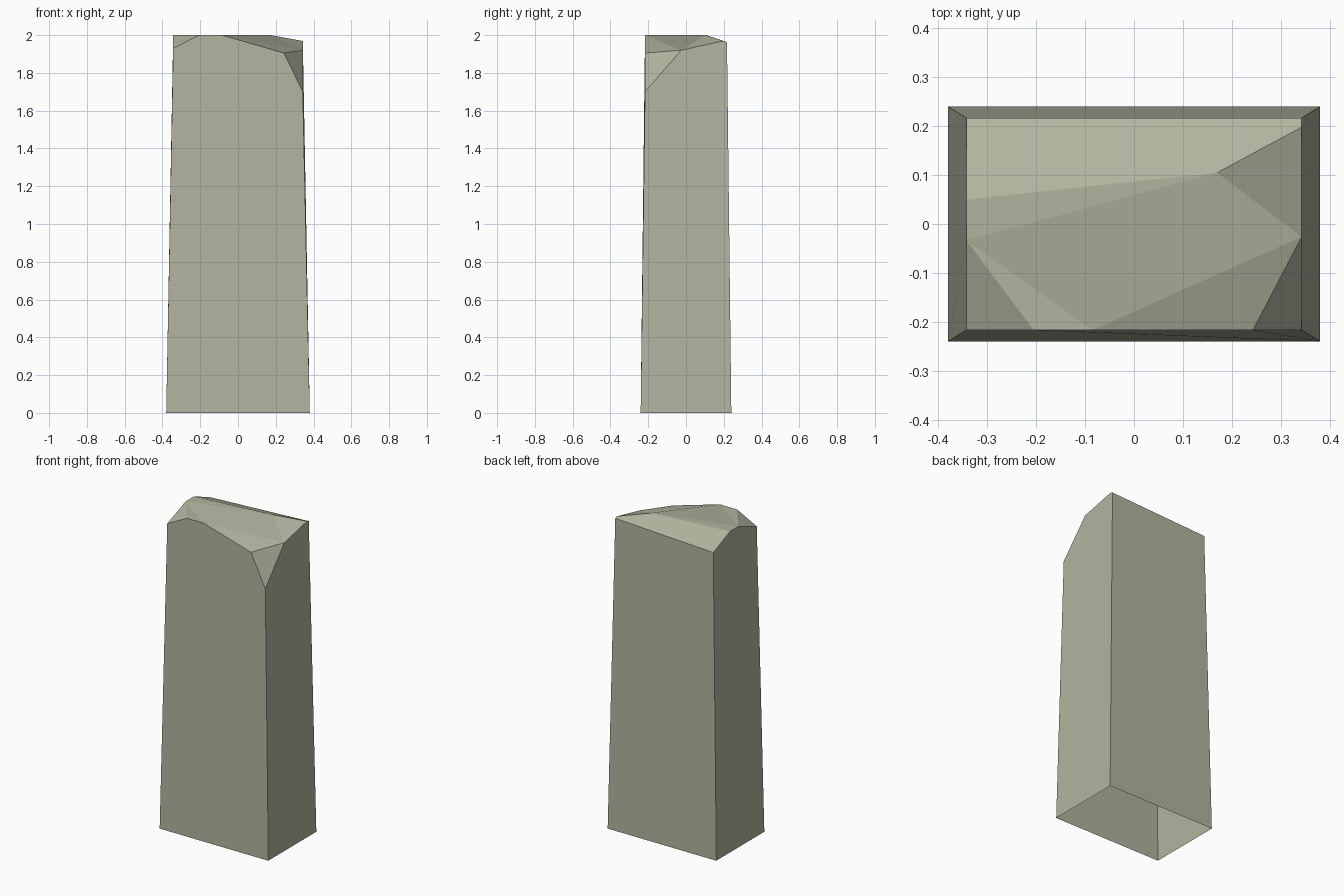
import bpy
import bmesh

default_cube = bpy.data.objects.get("Cube")
if default_cube:
    bpy.data.objects.remove(default_cube, do_unlink=True)

# Footprint and slightly tapered top outline (half sizes)
BASE_X, BASE_Y = 0.38, 0.24
TOP_X, TOP_Y = 0.343, 0.217
PEAK = 2.0


def stone_material():
    color = (0.45, 0.456, 0.35, 1.0)
    mat = bpy.data.materials.new("weathered_stone")
    mat.diffuse_color = color
    mat.use_nodes = True
    shader = mat.node_tree.nodes["Principled BSDF"]
    shader.inputs["Base Color"].default_value = color
    shader.inputs["Roughness"].default_value = 0.9
    return mat


# Corners of the open bottom, and the chipped points of the top rim
points = {
    "base_front_left": (-BASE_X, -BASE_Y, 0),
    "base_front_right": (BASE_X, -BASE_Y, 0),
    "base_back_right": (BASE_X, BASE_Y, 0),
    "base_back_left": (-BASE_X, BASE_Y, 0),
    "front_left": (-TOP_X, -TOP_Y, 1.93),
    "front_crest_a": (-0.205, -TOP_Y, PEAK),
    "front_crest_b": (-0.085, -TOP_Y, PEAK),
    "front_chip": (0.243, -TOP_Y, 1.905),
    "front_right": (TOP_X, -TOP_Y, 1.70),
    "side_chip": (TOP_X, -0.026, 1.92),
    "side_notch": (TOP_X, 0.198, 1.969),
    "back_right": (TOP_X, TOP_Y, 1.963),
    "back_left": (-TOP_X, TOP_Y, 1.93),
    "left_crest_b": (-TOP_X, 0.05, PEAK),
    "left_crest_a": (-TOP_X, -0.033, PEAK),
    "summit": (0.17, 0.105, PEAK),
}

walls = [
    "base_front_left base_front_right front_right front_chip front_crest_b front_crest_a front_left",
    "base_front_right base_back_right back_right side_notch side_chip front_right",
    "base_back_right base_back_left back_left back_right",
    "base_back_left base_front_left front_left left_crest_a left_crest_b back_left",
]

facets = [
    "front_left front_crest_a left_crest_a",
    "left_crest_a front_crest_a front_crest_b",
    "front_crest_b side_chip summit left_crest_a",
    "left_crest_a summit left_crest_b",
    "front_crest_b front_chip side_chip",
    "front_chip front_right side_chip",
    "side_chip side_notch summit",
    "left_crest_b summit side_notch back_right back_left",
]

# Standing stone: four leaning walls and a chipped, faceted top
bm = bmesh.new()
verts = {name: bm.verts.new(co) for name, co in points.items()}
for outline in walls + facets:
    bm.faces.new([verts[name] for name in outline.split()])

mesh = bpy.data.meshes.new("standing_stone")
bm.to_mesh(mesh)
bm.free()
mesh.materials.append(stone_material())
stone = bpy.data.objects.new("standing_stone", mesh)
bpy.context.collection.objects.link(stone)
